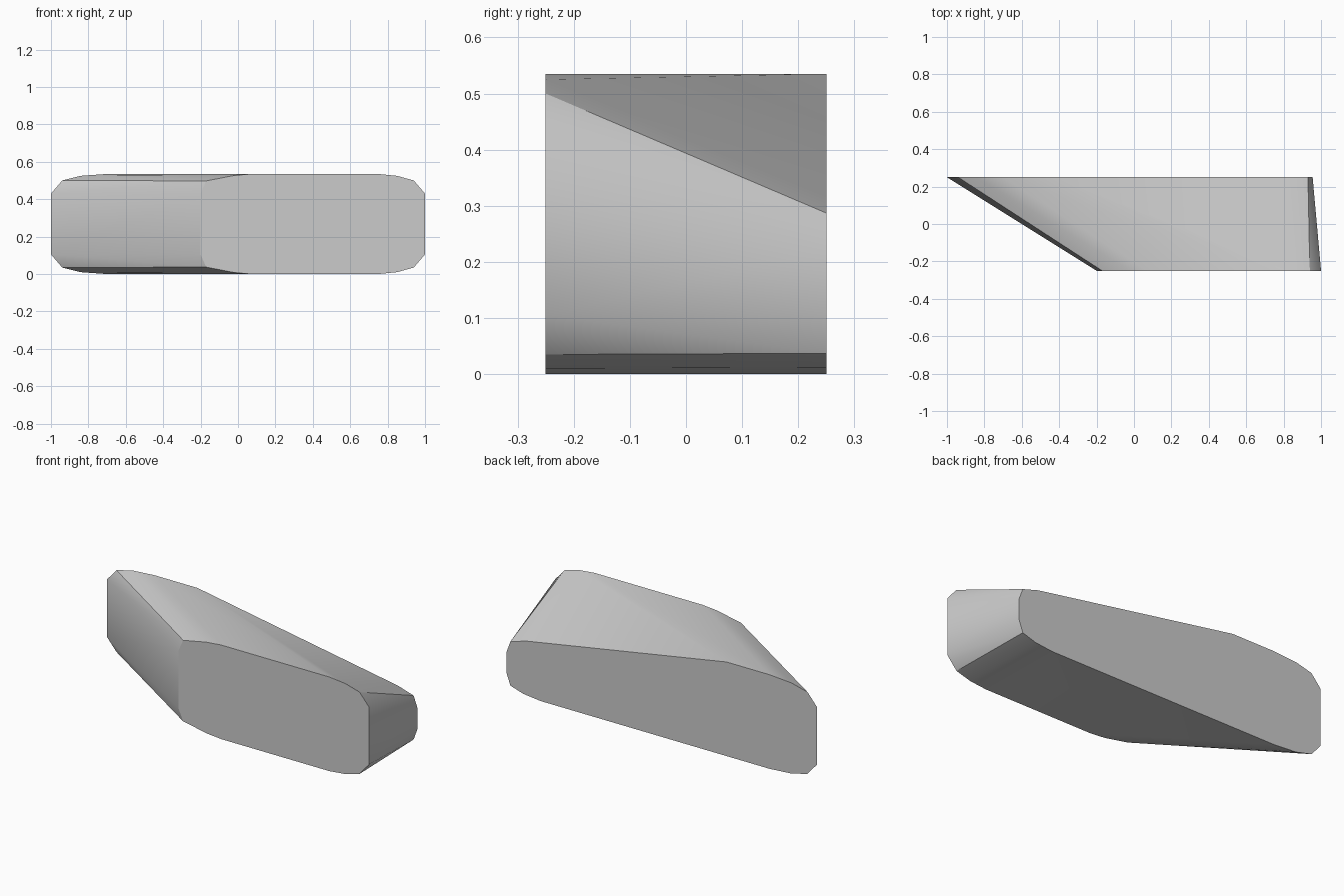
import bpy
import bmesh
import math

cube = bpy.data.objects.get("Cube")
if cube:
    bpy.data.objects.remove(cube, do_unlink=True)

HEIGHT = 0.535
DEPTH = 0.25


def mirrored(points):
    """Repeat lower profile points at the same distance below the top."""
    return points + [(x, HEIGHT - z) for x, z in points]


# Front outline: a rounded slab, level along its top and bottom
front = mirrored([(-0.2, 0.105), (-0.17, 0.037), (-0.02, 0.008), (0.07, 0),
                  (0.75, 0), (0.85, 0.01), (0.94, 0.035), (1, 0.105)])

# Back outline: swept far to one side, its top sloping down at the other
back = mirrored([(-1, 0.105), (-0.94, 0.035), (-0.84, 0.01), (-0.7, 0)])
back += [(-0.43, HEIGHT), (0.74, 0), (0.85, 0.012), (0.93, 0.037), (0.955, 0.105),
         (0.955, 0.22), (0.93, 0.287), (0.83, 0.317)]

# Skin the two outlines into one convex block
bm = bmesh.new()
for outline, y in ((front, -DEPTH), (back, DEPTH)):
    for x, z in outline:
        bm.verts.new((x, y, z))
bmesh.ops.convex_hull(bm, input=bm.verts[:])
bmesh.ops.dissolve_limit(bm, angle_limit=math.radians(0.3),
                         verts=bm.verts[:], edges=bm.edges[:])
bmesh.ops.recalc_face_normals(bm, faces=bm.faces[:])
mesh = bpy.data.meshes.new("slanted_block")
bm.to_mesh(mesh)
bm.free()

block = bpy.data.objects.new("slanted_block", mesh)
bpy.context.collection.objects.link(block)

# Plain grey surface
grey = bpy.data.materials.new("light_grey")
grey.use_nodes = True
colour = (0.6, 0.6, 0.6, 1)
grey.diffuse_color = colour
grey.node_tree.nodes["Principled BSDF"].inputs["Base Color"].default_value = colour
mesh.materials.append(grey)

# Smooth rounded shoulders, crisp end faces
bpy.ops.object.select_all(action="DESELECT")
block.select_set(True)
bpy.context.view_layer.objects.active = block
bpy.ops.object.shade_smooth_by_angle(angle=math.radians(30))
